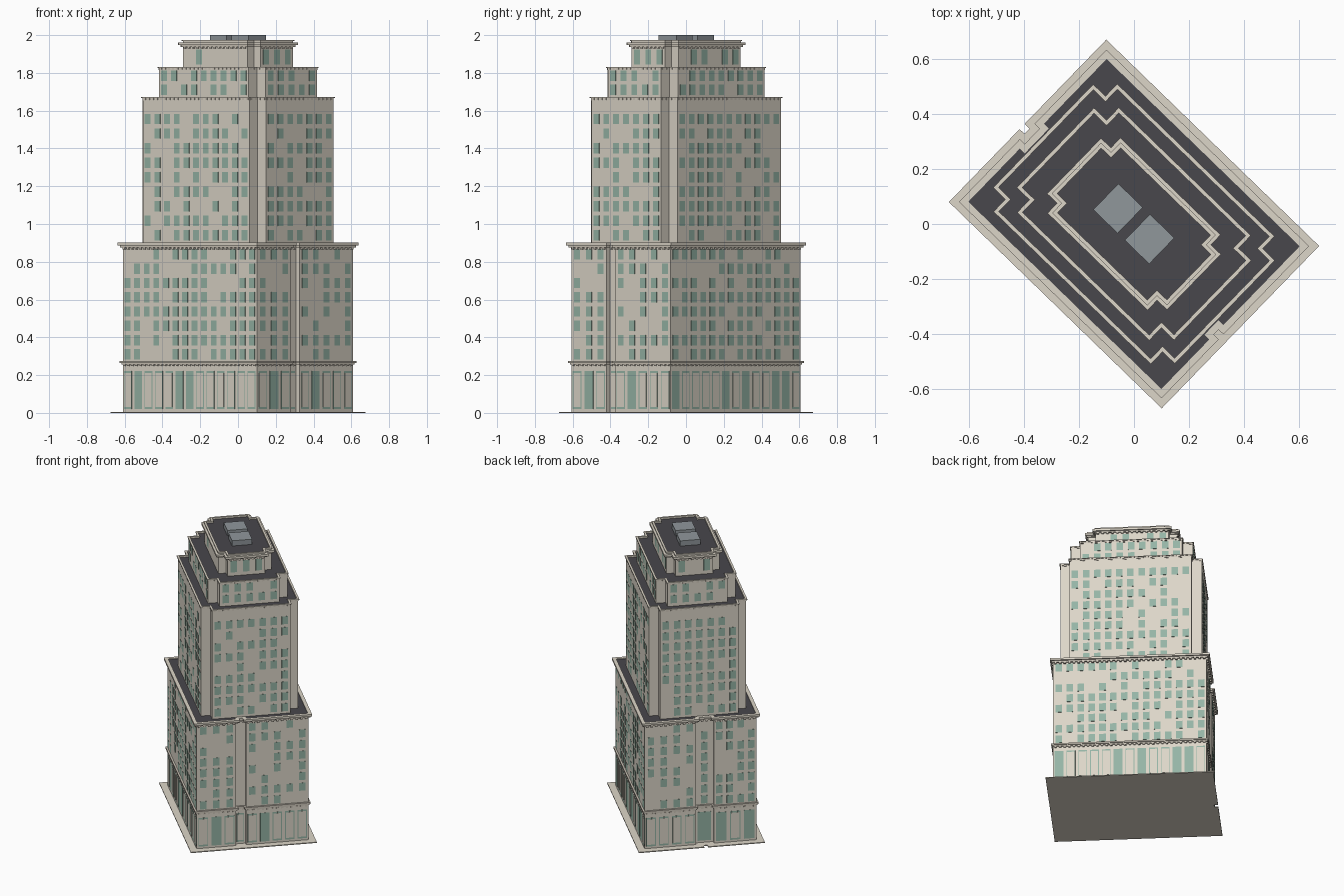
import bpy, random
from mathutils import Vector

if "Cube" in bpy.data.objects:
    bpy.data.objects.remove(bpy.data.objects["Cube"])

random.seed(4)
U, V = Vector((0.718, -0.696)), Vector((0.696, 0.718))   # long and short axes of the plan


def material(name, rgb):
    m = bpy.data.materials.new(name)
    m.diffuse_color = (*rgb, 1)
    m.use_nodes = True
    m.node_tree.nodes["Principled BSDF"].inputs["Base Color"].default_value = m.diffuse_color
    return m


STONE = material("stone", (0.72, 0.67, 0.58))
TRIM = material("trim", (0.62, 0.57, 0.49))
GLASS = material("glass", (0.30, 0.46, 0.38))
ROOF = material("roof_dark", (0.065, 0.063, 0.072))
METAL = material("metal", (0.28, 0.31, 0.33))


def make(name, verts, faces, mat):
    me = bpy.data.meshes.new(name)
    me.from_pydata([(*(U * u + V * v), z) for u, v, z in verts], [], faces)
    me.materials.append(mat)
    ob = bpy.data.objects.new(name, me)
    bpy.context.collection.objects.link(ob)


def prism(name, poly, z0, z1, mat):
    n = len(poly)
    verts = [(*p, z0) for p in poly] + [(*p, z1) for p in poly]
    faces = [tuple(range(n))[::-1], tuple(range(n, 2 * n))]
    faces += [(i, (i + 1) % n, n + (i + 1) % n, n + i) for i in range(n)]
    make(name, verts, faces, mat)


def ring(name, outer, inner, z0, z1, mat):
    n = len(outer)
    loops = [(outer, z0), (outer, z1), (inner, z1), (inner, z0)]
    verts = [(*p, z) for poly, z in loops for p in poly]
    faces = []
    for k in range(4):
        a, b = k * n, (k + 1) % 4 * n
        faces += [(a + i, a + (i + 1) % n, b + (i + 1) % n, b + i) for i in range(n)]
    make(name, verts, faces, mat)


def podium(d=0.0):
    """Rectangle with a shallow slot in each short side, offset by d."""
    hu, hv, dep = 0.494 + d, 0.366 + d, 0.025
    p = [(-hu, -hv), (hu, -hv)]
    a, b = -0.107 + d, -0.042 - d
    if b - a > 0.004:
        p += [(hu, a), (hu - dep, a), (hu - dep, b), (hu, b)]
    a, b = -0.088 + d, 0.03 - d
    return p + [(hu, hv), (-hu, hv), (-hu, b), (-hu + dep, b), (-hu + dep, a), (-hu, a)]


def tower(hu, hv, n):
    """Rectangle with square bites out of its corners, offset by d."""
    def f(d=0.0):
        a, b = hu + d, hv + d
        return [(-a + n, -b), (a - n, -b), (a - n, -b + n), (a, -b + n),
                (a, b - n), (a - n, b - n), (a - n, b), (-a + n, b),
                (-a + n, b - n), (-a, b - n), (-a, -b + n), (-a + n, -b + n)]
    return f


BOX = [(3, 2, 1, 0), (4, 5, 6, 7), (0, 1, 5, 4), (1, 2, 6, 5), (2, 3, 7, 6), (3, 0, 4, 7)]


def panel(store, a, t, s, w, z0, z1, out):
    """Thin box on a wall, centred s along the edge that starts at a."""
    n = Vector((t.y, -t.x))
    l, r = a + t * (s - w / 2), a + t * (s + w / 2)
    base = len(store[0])
    quad = [l + n * out, r + n * out, r - n * 0.003, l - n * 0.003]
    store[0].extend([(*q, z) for z in (z0, z1) for q in quad])
    store[1].extend([tuple(base + i for i in f) for f in BOX])


def spots(poly, pitch, shortest):
    """Evenly spaced places along every long enough edge."""
    for i, p in enumerate(poly):
        a, b = Vector(p), Vector(poly[(i + 1) % len(poly)])
        L = (b - a).length
        if L >= shortest:
            n = int(L / pitch + 0.15)
            for k in range(n):
                yield a, (b - a) / L, L * (k + 0.5) / n, L / n


def windows(name, poly, rows, h):
    st = ([], [])
    for a, t, s, _ in spots(poly, 0.07, 0.1):
        for z in rows:
            if random.random() < 0.8:
                panel(st, a, t, s, 0.042, z - h / 2, z + h / 2, 0.0015)
    make(name, *st, GLASS)


def dentils(name, poly, z0, z1, out):
    st = ([], [])
    for a, t, s, _ in spots(poly, 0.03, 0.06):
        panel(st, a, t, s, 0.014, z0, z1, out)
    make(name, *st, TRIM)


# Pavement slab
prism("pavement_slab", podium(0.046), 0, 0.006, STONE)

# Lower block with two cornices
prism("lower_block", podium(), 0.004, 0.888, STONE)
ring("street_cornice_lower", podium(0.006), podium(-0.005), 0.255, 0.263, TRIM)
ring("street_cornice_upper", podium(0.012), podium(-0.005), 0.263, 0.274, TRIM)
dentils("street_dentils", podium(), 0.247, 0.256, 0.007)
ring("block_cornice_lower", podium(0.010), podium(-0.005), 0.876, 0.887, TRIM)
ring("block_cornice_upper", podium(0.020), podium(-0.004), 0.887, 0.901, STONE)
dentils("block_dentils", podium(), 0.866, 0.877, 0.010)
prism("lower_roof", podium(-0.004), 0.886, 0.896, ROOF)
windows("lower_windows", podium(), [0.31 + 0.0755 * i for i in range(8)], 0.055)

# Street level bays: glazed frames, most filled with a stone panel
frames, fills = ([], []), ([], [])
for a, t, s, w in spots(podium(), 0.075, 0.06):
    panel(frames, a, t, s, w * 0.74, 0.02, 0.222, 0.0015)
    if random.random() < 0.82:
        panel(fills, a, t, s, w * 0.62, 0.032, 0.212, 0.0025)
make("street_frames", *frames, GLASS)
make("street_panels", *fills, STONE)

# Stepped tower tiers: name, plan, base, top, window rows, window height
tiers = [
    ("main_tower", tower(0.455, 0.318, 0.062), 0.89, 1.672, [0.94 + 0.077 * i for i in range(9)], 0.055),
    ("upper_setback", tower(0.393, 0.260, 0.064), 1.65, 1.832, [1.71, 1.785], 0.055),
    ("crown", tower(0.286, 0.173, 0.050), 1.81, 1.975, [1.885], 0.08),
]
for name, plan, z0, z1, rows, h in tiers:
    prism(name + "_walls", plan(), z0, z1 - 0.016, STONE)
    prism(name + "_roof", plan(-0.006), z1 - 0.018, z1 - 0.012, ROOF)
    ring(name + "_parapet", plan(0.001), plan(-0.007), z1 - 0.018, z1 - 0.003, STONE)
    ring(name + "_coping", plan(0.006), plan(-0.008), z1 - 0.006, z1, STONE)
    windows(name + "_windows", plan(), rows, h)
    if name != "crown":
        dentils(name + "_dentils", plan(), z1 - 0.015, z1 - 0.006, 0.004)

# Projecting crown cornice
crown = tiers[2][1]
ring("crown_cornice_lower", crown(0.009), crown(-0.004), 1.938, 1.947, TRIM)
ring("crown_cornice_upper", crown(0.018), crown(-0.004), 1.947, 1.962, STONE)
dentils("crown_dentils", crown(), 1.930, 1.939, 0.009)

# Rooftop plant boxes
for i, u in enumerate((-0.081, 0.079)):
    prism(f"roof_plant_{i + 1}", [(u - 0.062, -0.066), (u + 0.062, -0.066),
                                  (u + 0.062, 0.066), (u - 0.062, 0.066)], 1.96, 2.0, METAL)
